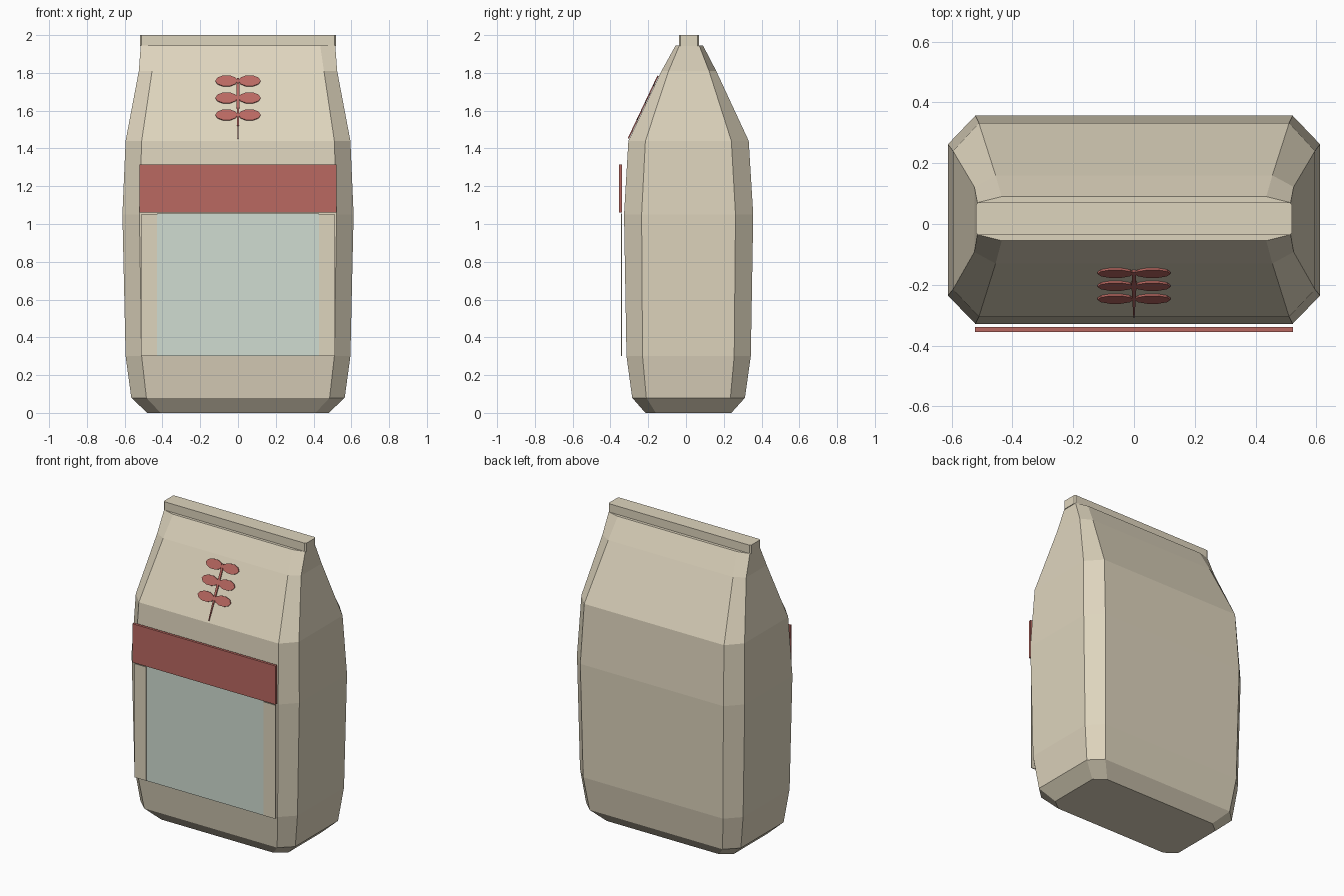
import bpy, bmesh, math
from mathutils import Vector

if "Cube" in bpy.data.objects:
    bpy.data.objects.remove(bpy.data.objects["Cube"])


def material(name, rgb):
    m = bpy.data.materials.new(name)
    m.diffuse_color = (*rgb, 1)
    m.use_nodes = True
    m.node_tree.nodes["Principled BSDF"].inputs["Base Color"].default_value = m.diffuse_color
    return m


PAPER = material("cream paper", (0.73, 0.66, 0.51))
RED = material("brick red", (0.49, 0.14, 0.12))
GLASS = material("pale window", (0.63, 0.72, 0.64))


def finish(name, bm, mat):
    bmesh.ops.recalc_face_normals(bm, faces=bm.faces)
    me = bpy.data.meshes.new(name)
    bm.to_mesh(me)
    bm.free()
    me.materials.append(mat)
    ob = bpy.data.objects.new(name, me)
    bpy.context.collection.objects.link(ob)
    return ob


def loft(name, rings, mat):
    """Skin a closed solid through rings with equal point counts."""
    bm = bmesh.new()
    loops = [[bm.verts.new(p) for p in r] for r in rings]
    n = len(loops[0])
    for a, b in zip(loops, loops[1:]):
        for i in range(n):
            j = (i + 1) % n
            bm.faces.new((a[i], a[j], b[j], b[i]))
    bm.faces.new(loops[0][::-1])
    bm.faces.new(loops[-1])
    return finish(name, bm, mat)


def octagon(z, hx, cx, f, cf, cb, b):
    """Chamfered rectangle: half width, flat half width, front and back depths."""
    return [(-cx, f, z), (cx, f, z), (hx, cf, z), (hx, cb, z),
            (cx, b, z), (-cx, b, z), (-hx, cb, z), (-hx, cf, z)]


def box(name, x0, x1, y0, y1, z0, z1, mat):
    return loft(name, [[(x0, y0, z), (x1, y0, z), (x1, y1, z), (x0, y1, z)]
                       for z in (z0, z1)], mat)


# Folded paper bag
loft("bag_body", [octagon(*s) for s in (
    (0.00, 0.480, 0.410, -0.215, -0.160, 0.185, 0.240),
    (0.08, 0.565, 0.485, -0.285, -0.210, 0.235, 0.312),
    (0.30, 0.595, 0.510, -0.315, -0.230, 0.255, 0.343),
    (1.05, 0.612, 0.522, -0.328, -0.235, 0.262, 0.356),
    (1.44, 0.595, 0.510, -0.305, -0.215, 0.240, 0.332),
    (1.81, 0.525, 0.455, -0.130, -0.092, 0.122, 0.160),
    (1.945, 0.515, 0.435, -0.055, -0.035, 0.070, 0.090))], PAPER)

# Crimped strip across the top
loft("top_seal", [octagon(z, 0.52, 0.512, -0.036, -0.028, 0.062, 0.070)
                  for z in (1.943, 2.0)], PAPER)

# Label band and window on the front
box("label_band", -0.522, 0.522, -0.355, -0.338, 1.06, 1.315, RED)
box("window", -0.43, 0.43, -0.344, -0.340, 0.30, 1.055, GLASS)
for name, s in (("left", -1), ("right", 1)):
    x0, x1 = sorted((s * 0.428, s * 0.514))
    box("window_frame_" + name, x0, x1, -0.345, -0.340, 0.30, 1.05, PAPER)

# Grain sprig lying on the sloped upper front
BASE = Vector((0, -0.305, 1.44))
UP = Vector((0, 0.175, 0.37)).normalized()
OUT = Vector((0, -0.37, 0.175)).normalized()


def slope_plate(name, outline):
    """Thin plate from (x, height) points, laid on the slope."""
    k = 1 / UP.z
    loft(name, [[BASE + Vector((x, 0, 0)) + UP * ((z - 1.44) * k) + OUT * d
                 for x, z in outline] for d in (0.002, 0.009)], RED)


slope_plate("sprig_stem", [(-0.002, 1.45), (0.002, 1.45), (0.008, 1.66),
                           (0.006, 1.77), (-0.006, 1.77), (-0.008, 1.66)])
for row, z in enumerate((1.575, 1.665, 1.755)):
    for s in (-1, 1):
        pts = [(s * 0.061 + 0.059 * math.cos(a), z + 0.029 * math.sin(a))
               for a in (i * math.tau / 10 for i in range(10))]
        slope_plate(f"sprig_leaf_{row}_{'left' if s < 0 else 'right'}", pts)
